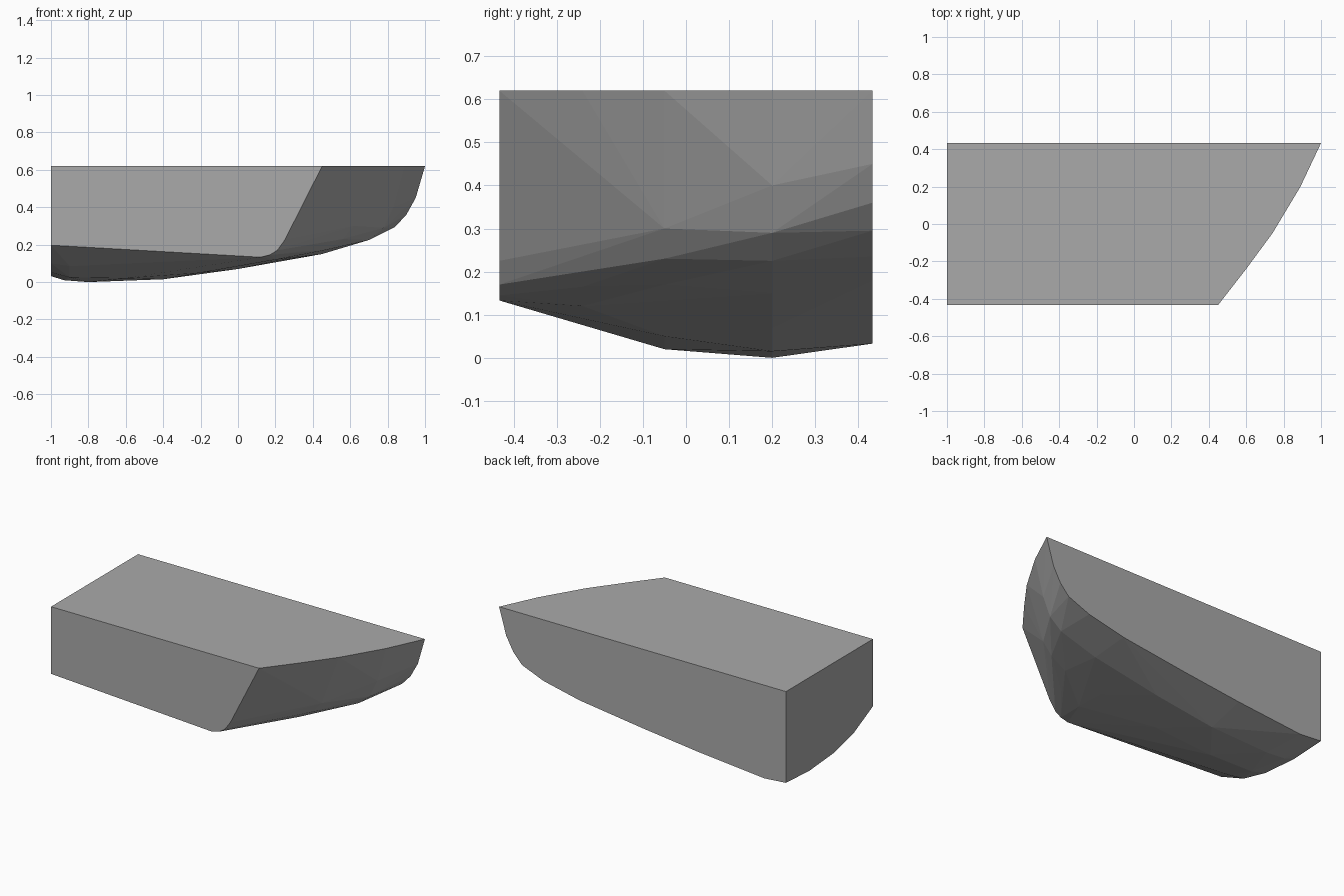
import bpy
import bmesh

# Remove only the default cube
default_cube = bpy.data.objects.get("Cube")
if default_cube:
    bpy.data.objects.remove(default_cube, do_unlink=True)

TOP = 0.62


def make_material(name, color):
    material = bpy.data.materials.new(name)
    material.use_nodes = True
    material.diffuse_color = color
    material.node_tree.nodes["Principled BSDF"].inputs["Base Color"].default_value = color
    return material


def add_section(bm, y, lower_profile):
    """Add one crosswise slice: its curved underside plus the two flat-top corners."""
    for x, z in lower_profile:
        bm.verts.new((x, y, z))
    bm.verts.new((-1, y, TOP))


# Underside and rounded end of each slice, from the square end to the top rim
front_slice = [(-1, .197), (.12, .133), (.17, .145), (.21, .17), (.25, .225), (.45, TOP)]
shoulder_slice = [(-1, .1), (-.9, .085), (-.2, .095), (.2, .12), (.33, .165), (.4, .24), (.6, TOP)]
middle_slice = [(-1, .052), (-.9, .025), (-.6, .02), (-.2, .05), (.2, .112),
                (.46, .17), (.56, .23), (.62, .3), (.74, TOP)]
belly_slice = [(-1, .032), (-.93, .01), (-.8, 0), (-.4, .015), (0, .07),
               (.45, .15), (.7, .225), (.78, .29), (.83, .4), (.89, TOP)]
back_slice = [(-1, .045), (-.85, .033), (-.4, .075), (0, .122), (.44, .18),
              (.69, .235), (.84, .295), (.9, .36), (.95, .45), (1, TOP)]

sections = {
    -.433: front_slice,
    -.24: shoulder_slice,
    -.05: middle_slice,
    .2: belly_slice,
    .433: back_slice,
}

# Wrap the slices in one convex solid
bm = bmesh.new()
for y, lower_profile in sections.items():
    add_section(bm, y, lower_profile)
hull = bmesh.ops.convex_hull(bm, input=bm.verts[:])
loose = {v for v in hull["geom_interior"] + hull["geom_unused"]
         if isinstance(v, bmesh.types.BMVert) and v.is_valid}
bmesh.ops.delete(bm, geom=list(loose), context="VERTS")

# Merge coplanar triangles into clean flat sides
bmesh.ops.dissolve_limit(bm, angle_limit=.01, verts=bm.verts[:], edges=bm.edges[:])
bmesh.ops.recalc_face_normals(bm, faces=bm.faces[:])

mesh = bpy.data.meshes.new("rounded_block")
bm.to_mesh(mesh)
bm.free()
mesh.materials.append(make_material("stone grey", (.4, .4, .4, 1)))
block = bpy.data.objects.new("rounded_block", mesh)
bpy.context.collection.objects.link(block)
